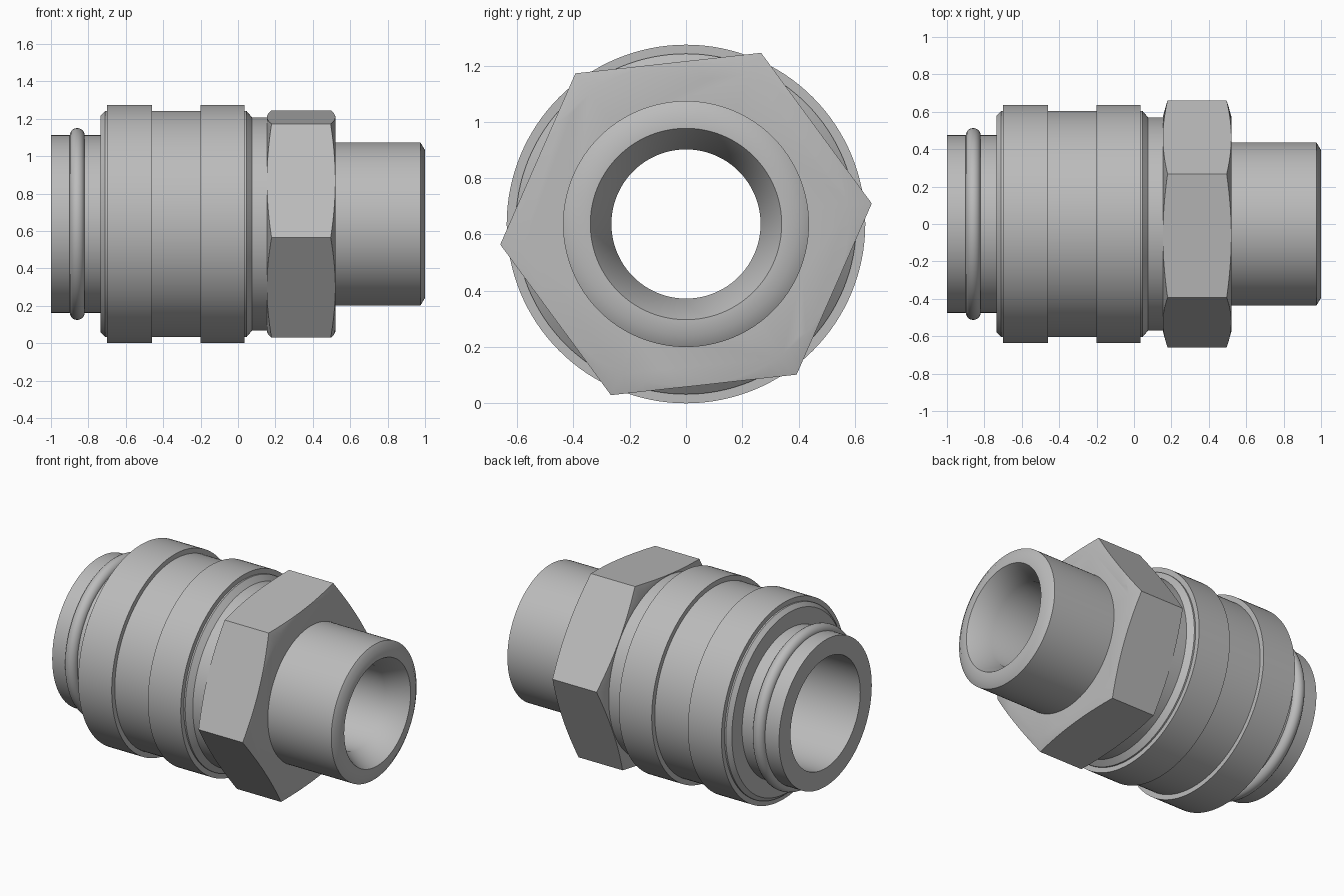
import bpy, bmesh, math

AXIS_Z = 0.637
SEGMENTS = 128

cube = bpy.data.objects.get("Cube")
if cube:
    bpy.data.objects.remove(cube, do_unlink=True)

steel = bpy.data.materials.new("brushed grey steel")
steel.use_nodes = True
GREY = (0.5, 0.5, 0.5, 1)
steel.diffuse_color = GREY
steel.node_tree.nodes["Principled BSDF"].inputs["Base Color"].default_value = GREY


def finish(bm, name):
    bmesh.ops.recalc_face_normals(bm, faces=bm.faces)
    mesh = bpy.data.meshes.new(name)
    bm.to_mesh(mesh)
    bm.free()
    mesh.materials.append(steel)
    obj = bpy.data.objects.new(name, mesh)
    obj.location.z = AXIS_Z
    bpy.context.collection.objects.link(obj)
    return obj


def smooth(obj):
    bpy.ops.object.select_all(action='DESELECT')
    obj.select_set(True)
    bpy.context.view_layer.objects.active = obj
    bpy.ops.object.shade_smooth_by_angle(angle=math.radians(35))


def revolve(name, profile, sides=SEGMENTS, turn=0.0, closed=True):
    """Turn (x, radius) points about the long axis; closed joins last to first."""
    bm = bmesh.new()
    rings = []
    for x, r in profile:
        angles = [turn + math.tau * i / sides for i in range(sides)]
        rings.append([bm.verts.new((x, r * math.cos(a), r * math.sin(a))) for a in angles])
    pairs = list(zip(rings, rings[1:]))
    if closed:
        pairs.append((rings[-1], rings[0]))
    else:
        bm.faces.new(rings[0])
        bm.faces.new(rings[-1])
    for a, b in pairs:
        for i in range(sides):
            j = (i + 1) % sides
            bm.faces.new((a[i], a[j], b[j], b[i]))
    return finish(bm, name)


# Inner tube: spigot, stepped bore, and outlet pipe with a countersunk mouth
smooth(revolve("bored_tube", [
    (-1, 0.475), (0.2, 0.475), (0.2, 0.437), (0.975, 0.437), (1, 0.395),
    (1, 0.34), (0.87, 0.265), (0.2, 0.265), (0.1, 0.357), (-1, 0.357)]))

# Sealing ring on the spigot
smooth(revolve("seal_ring", [
    (-0.86 + 0.04 * math.cos(math.tau * k / 20), 0.473 + 0.04 * math.sin(math.tau * k / 20))
    for k in range(20)]))

# Sleeve with two raised bands and chamfered ends, then the neck
smooth(revolve("banded_sleeve", [
    (-0.735, 0.46), (-0.735, 0.58), (-0.71, 0.605), (-0.7, 0.605), (-0.7, 0.637),
    (-0.46, 0.637), (-0.46, 0.605), (-0.2, 0.605), (-0.2, 0.637), (0.035, 0.637),
    (0.035, 0.605), (0.045, 0.605), (0.075, 0.57), (0.17, 0.57), (0.17, 0.46)]))

# Hexagonal nut, its corners turned down by a double cone
nut = revolve("hex_nut", [(0.155, 0.664), (0.52, 0.664), (0.52, 0.43), (0.155, 0.43)],
              sides=6, turn=math.radians(6.3))
cone = revolve("nut_cutter", [(0.155, 0.576), (0.18, 0.666), (0.495, 0.666), (0.52, 0.576)],
               closed=False)
cone.hide_render = True
trim = nut.modifiers.new("corner_chamfer", 'BOOLEAN')
trim.operation = 'INTERSECT'
trim.solver = 'EXACT'
trim.object = cone
bpy.context.view_layer.objects.active = nut
bpy.ops.object.modifier_apply(modifier=trim.name)
bpy.data.objects.remove(cone, do_unlink=True)
smooth(nut)
